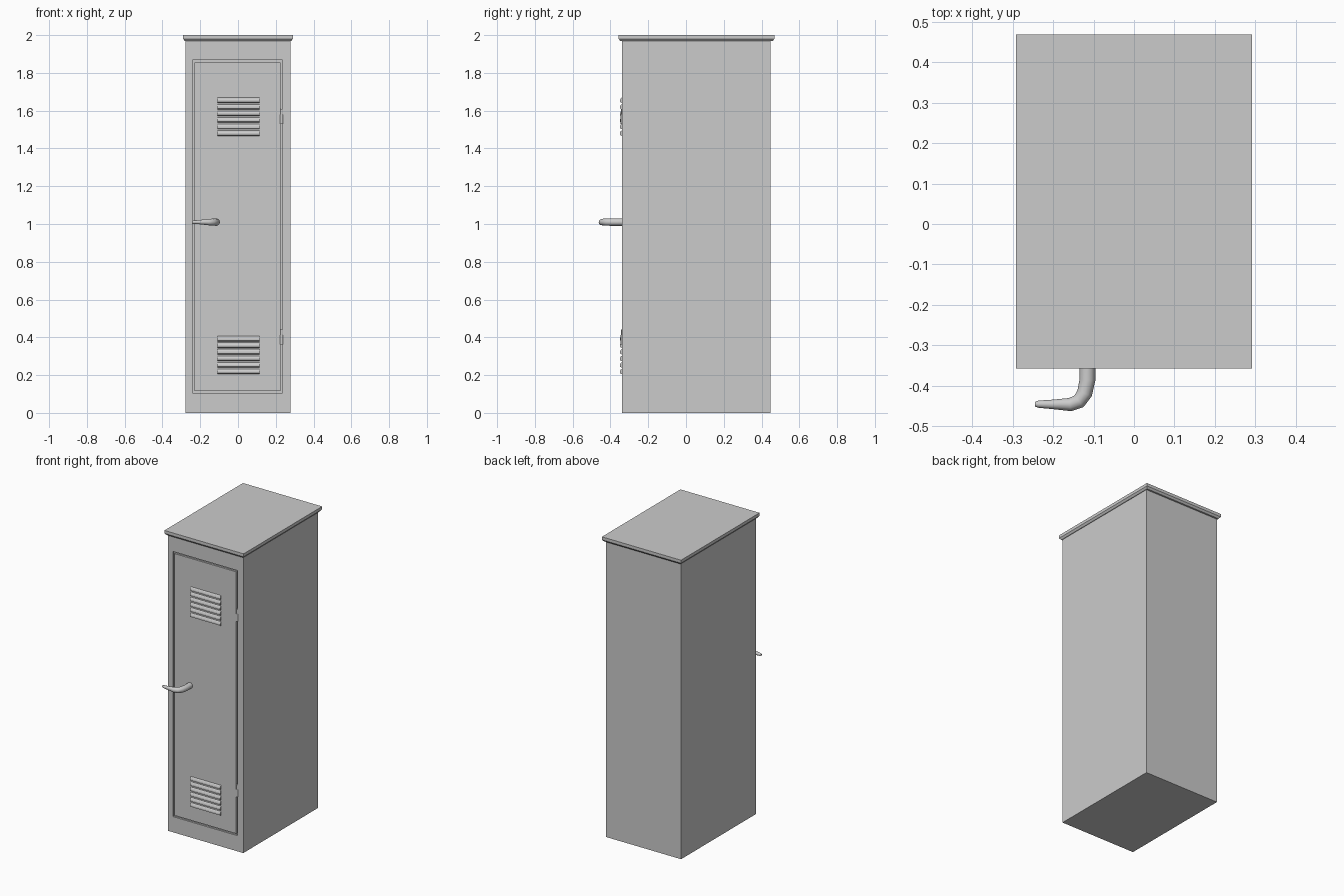
import bpy, bmesh, math
from mathutils import Vector

if "Cube" in bpy.data.objects:
    bpy.data.objects.remove(bpy.data.objects["Cube"])

FRONT = -0.34


def make_mesh(name, bm):
    bmesh.ops.recalc_face_normals(bm, faces=bm.faces[:])
    me = bpy.data.meshes.new(name)
    bm.to_mesh(me)
    bm.free()
    ob = bpy.data.objects.new(name, me)
    bpy.context.collection.objects.link(ob)
    return ob


def box_verts(bm, x0, x1, y0, y1, z0, z1):
    geom = bmesh.ops.create_cube(bm, size=1)
    for v in geom["verts"]:
        v.co = Vector(((x0, x1)[v.co.x > 0], (y0, y1)[v.co.y > 0], (z0, z1)[v.co.z > 0]))
    return geom["verts"]


def box(name, *bounds):
    bm = bmesh.new()
    box_verts(bm, *bounds)
    return make_mesh(name, bm)


def prism(name, profile, x0, x1):
    """Extrude a (y, z) profile along x."""
    bm = bmesh.new()
    face = bm.faces.new([bm.verts.new((x0, y, z)) for y, z in profile])
    ext = bmesh.ops.extrude_face_region(bm, geom=[face])
    bmesh.ops.translate(bm, vec=(x1 - x0, 0, 0),
                        verts=[g for g in ext["geom"] if isinstance(g, bmesh.types.BMVert)])
    return make_mesh(name, bm)


def smooth(ob):
    bpy.ops.object.select_all(action='DESELECT')
    ob.select_set(True)
    bpy.context.view_layer.objects.active = ob
    bpy.ops.object.shade_smooth_by_angle(angle=math.radians(40))


# cabinet body with the door outline cut into the front
body = box("cabinet_body", -0.277, 0.277, FRONT, 0.447, 0, 1.975)
bm = bmesh.new()
g = 0.011
dx0, dx1, dz0, dz1 = -0.241, 0.236, 0.104, 1.867
outer = [(dx0, dz0), (dx1, dz0), (dx1, dz1), (dx0, dz1)]
inner = [(dx0 + g, dz0 + g), (dx1 - g, dz0 + g), (dx1 - g, dz1 - g), (dx0 + g, dz1 - g)]
rings = [[bm.verts.new((x, y, z)) for x, z in loop]
         for y in (FRONT - 0.02, FRONT + 0.012) for loop in (outer, inner)]
for a, b in ((0, 1), (2, 3), (0, 2), (1, 3)):
    for i in range(4):
        j = (i + 1) % 4
        bm.faces.new((rings[a][i], rings[a][j], rings[b][j], rings[b][i]))
cutter = make_mesh("door_gap_cutter", bm)
cutter.hide_render = True
mod = body.modifiers.new("door_gap", 'BOOLEAN')
mod.operation = 'DIFFERENCE'
mod.solver = 'EXACT'
mod.object = cutter
bpy.context.view_layer.objects.active = body
bpy.ops.object.modifier_apply(modifier=mod.name)
bpy.data.objects.remove(cutter)

# overhanging lid with a chamfered lower edge
bm = bmesh.new()
rows = []
for inset, z in ((0.010, 1.968), (0.0, 1.980), (0.0, 2.0)):
    x, y0, y1 = 0.291 - inset, -0.357 + inset, 0.468 - inset
    rows.append([bm.verts.new(p) for p in ((-x, y0, z), (x, y0, z), (x, y1, z), (-x, y1, z))])
for lo, hi in zip(rows, rows[1:]):
    for i in range(4):
        j = (i + 1) % 4
        bm.faces.new((lo[i], lo[j], hi[j], hi[i]))
bm.faces.new(rows[0])
bm.faces.new(rows[-1])
make_mesh("lid", bm)

# louvred vents: six slats each
for label, top in (("upper", 1.67), ("lower", 0.408)):
    for i in range(6):
        t = top - i * 0.0348
        prism(f"{label}_vent_slat_{i + 1}",
              [(FRONT + 0.002, t), (FRONT - 0.006, t - 0.005), (FRONT - 0.010, t - 0.014),
               (FRONT - 0.010, t - 0.024), (FRONT + 0.002, t - 0.030)], -0.108, 0.114)

# hinges: a knuckle of two barrels bridging the door gap
for label, z in (("upper", 1.53), ("lower", 0.362)):
    for part, z0, z1, r in (("barrel", z, z + 0.05, 0.0085), ("pin", z + 0.05, z + 0.08, 0.006)):
        bm = bmesh.new()
        bmesh.ops.create_cone(bm, cap_ends=True, segments=16, radius1=r, radius2=r, depth=z1 - z0)
        bmesh.ops.translate(bm, verts=bm.verts[:], vec=(0.231, FRONT + 0.003, (z0 + z1) / 2))
        smooth(make_mesh(f"{label}_hinge_{part}", bm))

# tapered lever handle
path = [(-0.115, -0.335, 1), (-0.115, -0.385, 1), (-0.122, -0.418, 0.98), (-0.136, -0.438, 0.93),
        (-0.158, -0.446, 0.84), (-0.20, -0.4455, 0.6), (-0.236, -0.445, 0.46),
        (-0.244, -0.445, 0.3)]
cu = bpy.data.curves.new("handle", 'CURVE')
cu.dimensions = '3D'
cu.bevel_depth = 0.0195
cu.bevel_resolution = 4
cu.use_fill_caps = True
sp = cu.splines.new('POLY')
sp.points.add(len(path) - 1)
for p, (x, y, r) in zip(sp.points, path):
    p.co = (x, y, 1.01, 1)
    p.radius = r
handle = bpy.data.objects.new("handle", cu)
bpy.context.collection.objects.link(handle)
bpy.ops.object.select_all(action='DESELECT')
handle.select_set(True)
bpy.context.view_layer.objects.active = handle
bpy.ops.object.convert(target='MESH')
smooth(bpy.context.view_layer.objects.active)
